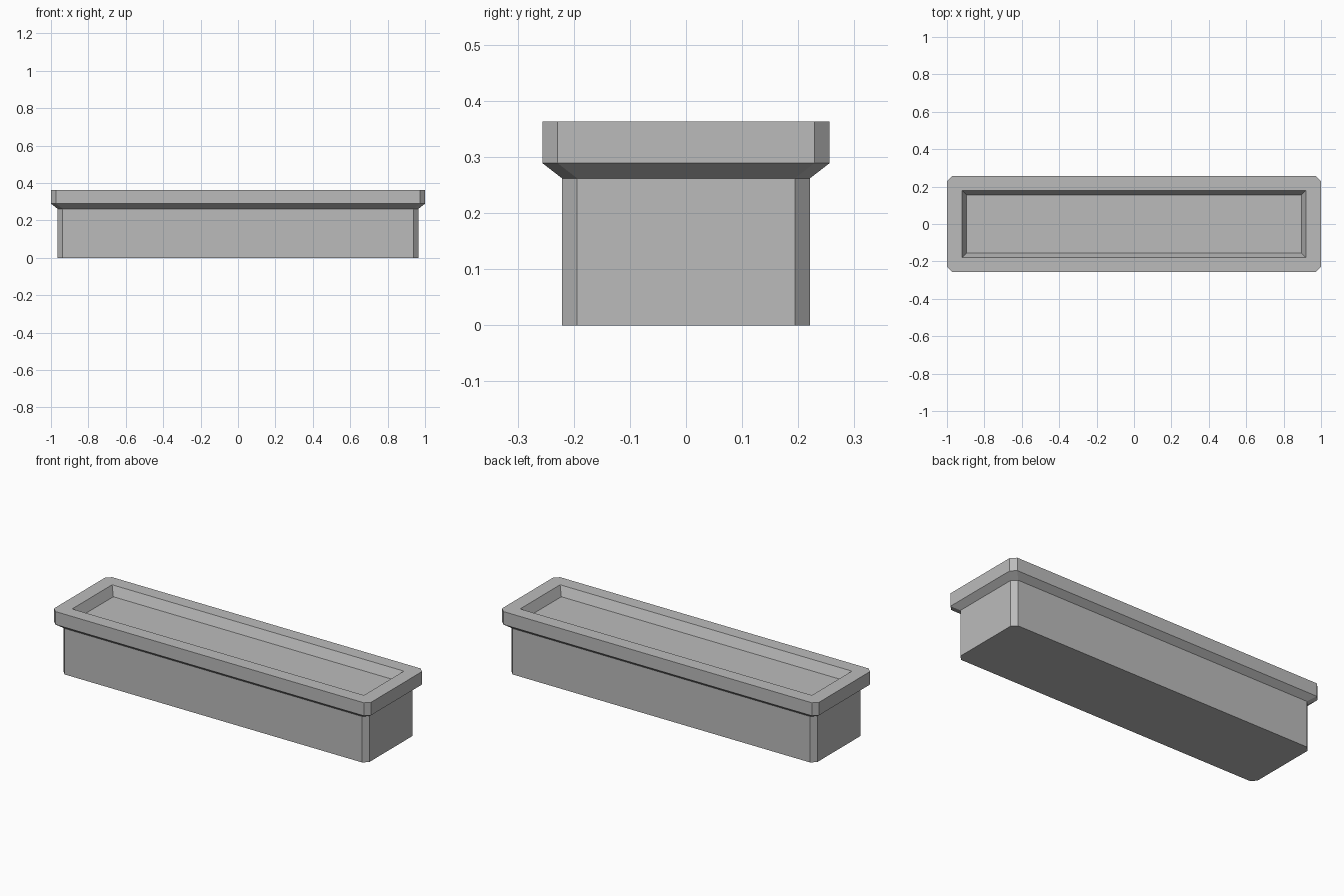
import bpy
import bmesh

# Remove the default cube
cube = bpy.data.objects.get("Cube")
if cube:
    bpy.data.objects.remove(cube, do_unlink=True)

# Stone grey material
stone = bpy.data.materials.new("stone_grey")
stone.use_nodes = True
color = (0.5, 0.5, 0.5, 1)
stone.diffuse_color = color
stone.node_tree.nodes["Principled BSDF"].inputs["Base Color"].default_value = color


def chamfered_ring(bm, hx, hy, z, c):
    """Rectangle of half sizes hx, hy with its corners cut by c."""
    points = []
    for sx, sy in ((1, 1), (-1, 1), (-1, -1), (1, -1)):
        pair = [(sx * hx, sy * (hy - c), z), (sx * (hx - c), sy * hy, z)]
        points += pair if sx * sy > 0 else pair[::-1]
    return [bm.verts.new(p) for p in points]


# Outer shell from base to rim, then down into the recessed tray:
# half width, half depth, height, corner cut
BASE_X, BASE_Y, RIM_X, RIM_Y, CUT = 0.965, 0.221, 1.0, 0.256, 0.027
levels = [
    (BASE_X, BASE_Y, 0, CUT),
    (BASE_X, BASE_Y, 0.262, CUT),
    (RIM_X, RIM_Y, 0.289, CUT),
    (RIM_X, RIM_Y, 0.363, CUT),
    (0.92, 0.18, 0.363, 0),
    (0.895, 0.155, 0.311, 0),
]

bm = bmesh.new()
rings = [chamfered_ring(bm, *level) for level in levels]
for low, high in zip(rings, rings[1:]):
    for i in range(len(low)):
        j = (i + 1) % len(low)
        bm.faces.new((low[i], low[j], high[j], high[i]))

# Underside and tray floor
bm.faces.new(rings[0][::-1])
bm.faces.new(rings[-1])
bmesh.ops.remove_doubles(bm, verts=bm.verts[:], dist=0.0001)
bmesh.ops.recalc_face_normals(bm, faces=bm.faces[:])

mesh = bpy.data.meshes.new("rimmed_trough")
bm.to_mesh(mesh)
bm.free()
mesh.materials.append(stone)
trough = bpy.data.objects.new("rimmed_trough", mesh)
bpy.context.collection.objects.link(trough)
